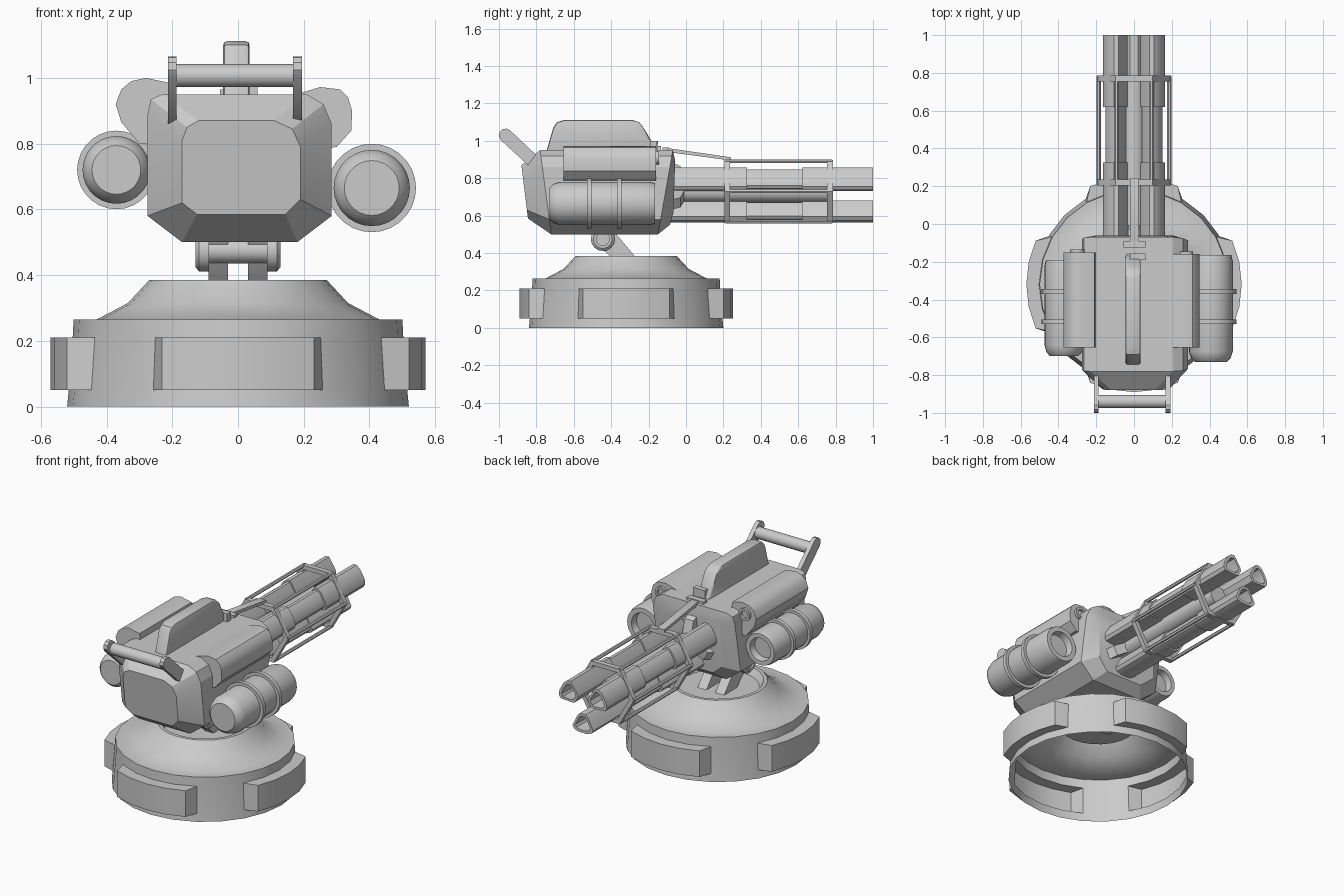
import bpy, bmesh, math

if "Cube" in bpy.data.objects:
    bpy.data.objects.remove(bpy.data.objects["Cube"])


def finish(name, bm, angle=32):
    bmesh.ops.recalc_face_normals(bm, faces=bm.faces)
    me = bpy.data.meshes.new(name)
    bm.to_mesh(me)
    bm.free()
    ob = bpy.data.objects.new(name, me)
    bpy.context.collection.objects.link(ob)
    bpy.ops.object.select_all(action='DESELECT')
    ob.select_set(True)
    bpy.context.view_layer.objects.active = ob
    bpy.ops.object.shade_smooth_by_angle(angle=math.radians(angle))
    return ob


def loft(bm, rings, cap_start=True, cap_end=True, closed=False):
    """Skin a list of equal-length point rings."""
    vs = [[bm.verts.new(p) for p in ring] for ring in rings]
    n = len(vs[0])
    for a, b in list(zip(vs, vs[1:])) + ([(vs[-1], vs[0])] if closed else []):
        for i in range(n):
            j = (i + 1) % n
            bm.faces.new((a[i], a[j], b[j], b[i]))
    if cap_start and not closed:
        bm.faces.new(vs[0][::-1])
    if cap_end and not closed:
        bm.faces.new(vs[-1])


def circle(axis, center, r, h, n):
    """Ring of n points; h is the coordinate along the axis."""
    pts = []
    for i in range(n):
        a = 2 * math.pi * i / n
        u, v = center[0] + r * math.cos(a), center[1] + r * math.sin(a)
        pts.append({'x': (h, u, v), 'y': (u, h, v), 'z': (u, v, h)}[axis])
    return pts


def lathe(name, axis, center, profile, n=24, closed=False):
    bm = bmesh.new()
    loft(bm, [circle(axis, center, r, h, n) for r, h in profile], closed=closed)
    return finish(name, bm)


def prism(name, axis, pts, a, b, bevel=0):
    """Extrude an outline along x (points y,z) or along y (points x,z)."""
    bm = bmesh.new()
    loft(bm, [[(h, *p) if axis == 'x' else (p[0], h, p[1]) for p in pts] for h in (a, b)])
    if bevel:
        caps = [e for e in bm.edges if any(len(f.verts) > 4 or len(pts) == 4 for f in e.link_faces)]
        bmesh.ops.bevel(bm, geom=caps, offset=bevel, segments=2, profile=.5, affect='EDGES')
    return finish(name, bm)


def rod(name, p, q, r, n=6):
    """Straight rod between two points that differ mainly in y."""
    bm = bmesh.new()
    loft(bm, [circle('y', (c[0], c[2]), r, c[1], n) for c in (p, q)])
    return finish(name, bm)


# Base: open-bottomed shell with four tapered pads pushed out of its wall
N, CY = 24, -0.32
bm = bmesh.new()
base_profile = [(.52, 0), (.515, .05), (.503, .21), (.50, .265), (.43, .265),
                (.335, .315), (.27, .385), (.25, .385), (.225, .345)]
loft(bm, [circle('z', (0, CY), r, h, N) for r, h in base_profile], False, True)
bm.faces.ensure_lookup_table()
pads = [bm.faces[N + (6 * k + d) % N] for k in range(4) for d in (-2, -1, 0, 1)]
new = bmesh.ops.extrude_face_region(bm, geom=pads)
for v in (g for g in new['geom'] if isinstance(g, bmesh.types.BMVert)):
    a = math.atan2(v.co.y - CY, v.co.x)
    mid = round(a / (math.pi / 2)) * math.pi / 2
    a = mid + (a - mid) * .8
    v.co.x, v.co.y = .57 * math.cos(a), CY + .57 * math.sin(a)
bmesh.ops.delete(bm, geom=[f for f in pads if f.is_valid], context='FACES_ONLY')
finish("turret_base", bm)

# Yoke: two slanted struts, pivot pin and end caps
for s, side in ((-1, "left"), (1, "right")):
    prism(f"yoke_strut_{side}", 'x', [(-.50, .53), (-.38, .51), (-.22, .32), (-.34, .32), (-.44, .415)],
          s * .03, s * .09)
    lathe(f"pivot_cap_{side}", 'x', (-.445, .475),
          [(.064, s * .088), (.064, s * .118), (.05, s * .13), (.035, s * .13), (.035, s * .12)], 16)
lathe("pivot_pin", 'x', (-.445, .475), [(.04, -.1), (.04, .1)], 16)

# Body: sections lofted from the inset front face to the sloped nose
face = [(-.125, .585), (.145, .585), (.19, .63), (.19, .79), (.165, .845), (.11, .87),
        (-.12, .87), (-.155, .85), (-.17, .81), (-.17, .62)]
full = [(-.17, .5), (.18, .5), (.285, .58), (.285, .86), (.26, .92), (.21, .95),
        (-.23, .95), (-.265, .935), (-.275, .89), (-.275, .58)]
nose = [(x * .72, .73 + (z - .73) * .78) for x, z in full]
bm = bmesh.new()
loft(bm, [[(x, -.845 - .035 * (z - .585) / .285, z) for x, z in face],
          [(x, -.72 - .06 * (z - .5) / .45, z) for x, z in full],
          [(x, -.15 + .08 * (z - .5) / .45, z) for x, z in full],
          [(x, -.06 - .3 * max(0, .64 - z), z) for x, z in nose]])
finish("body", bm, 20)

# Nose ridges between the barrels
for k in range(3):
    a = math.radians(90 + 120 * k)
    def at(r, t, y):
        return (r * math.cos(a) - t * math.sin(a), y, .735 + r * math.sin(a) + t * math.cos(a))
    bm = bmesh.new()
    loft(bm, [[at(.02, -.03, y0), at(r, -.03, y1), at(r, .03, y1), at(.02, .03, y0)]
              for r, y0, y1 in ((.17, -.12, -.12), (.13, .0, -.03))])
    finish(f"nose_ridge_{k + 1}", bm)

# Three barrels: chamfered wedges with a waist and a hollow muzzle
section = [(.05, -.02), (.065, -.035), (.135, -.07), (.155, -.058),
           (.166, -.03), (.166, .03), (.155, .058), (.135, .07), (.065, .035), (.05, .02)]
steps = [(-.09, 1), (.325, 1), (.325, .84), (.62, .84), (.62, 1), (1, 1), (1, .72), (.86, .68)]
for k in range(3):
    a = math.radians(30 + 120 * k)
    ca, sa = math.cos(a), math.sin(a)
    bm = bmesh.new()
    rings = []
    for y, s in steps:
        ring = [(.108 + (u - .108) * s, t * s) for u, t in section]
        rings.append([(u * ca - t * sa, y, .73 + u * sa + t * ca) for u, t in ring])
    loft(bm, rings)
    finish(f"barrel_{k + 1}", bm)

# Barrel core, hexagonal clamps and the six rods joining them
lathe("barrel_core", 'y', (0, .73), [(.06, -.08), (.06, .76)], 12)
for name, y in (("rear", .205), ("tip", .755)):
    lathe(f"barrel_clamp_{name}", 'y', (0, .73),
          [(.165, y), (.195, y), (.195, y + .03), (.165, y + .03)], 6, closed=True)
for k in range(6):
    a = math.pi * k / 3
    x, z = .187 * math.cos(a), .73 + .187 * math.sin(a)
    rod(f"clamp_rod_{k + 1}", (x, .21, z), (x, .78, z), .011)

# Top link running from the sight block to the rear clamp
prism("sight_block", 'x', [(-.125, .94), (-.09, .94), (-.09, .965), (-.125, .965)], -.055, .06)
prism("sight_post", 'x', [(-.19, .94), (-.155, .94), (-.155, 1.0), (-.19, 1.0)], -.02, .06)
prism("top_link", 'x', [(-.13, .945), (-.09, .96), (.24, .912), (.24, .895)], -.022, .025)

# Top fin
prism("top_fin", 'x', [(-.75, .93), (-.71, 1.07), (-.69, 1.1), (-.65, 1.112), (-.29, 1.112),
                       (-.25, 1.1), (-.23, 1.075), (-.16, .96), (-.16, .93)], -.045, .035, .012)

# Carry handle: two rounded plates and a bar
plate = [(-.765, .875), (-.83, .84)]
plate += [(-.965 + .036 * math.cos(t), 1.03 + .036 * math.sin(t))
          for t in (math.radians(225 - 36 * i) for i in range(6))]
plate = [(-.775, .90), (-.80, .84), (-.85, .875)] + plate[2:]
for name, x in (("left", -.213), ("right", .168)):
    prism(f"handle_plate_{name}", 'x', plate, x, x + .026)
lathe("handle_bar", 'x', (-.94, 1.007), [(.035, -.2), (.035, .18)], 16)

# Shoulder pods with a small capped stub on the rear end
pod_left = [(-.24, .80), (-.30, .80), (-.355, .865), (-.372, .92), (-.355, .965), (-.325, .99),
            (-.28, 1.0), (-.21, .985), (-.20, .92)]
pod_right = [(.24, .78), (.30, .79), (.345, .84), (.347, .90), (.335, .94), (.31, .965),
             (.25, .972), (.16, .945), (.19, .90)]
for name, pts, c, y in (("left", pod_left, (-.30, .935), -.15), ("right", pod_right, (.275, .91), -.16)):
    prism(f"shoulder_pod_{name}", 'y', pts, -.655, y)
    lathe(f"pod_stub_{name}", 'y', c, [(.038, y - .02), (.038, y + .015), (.024, y + .015), (.024, y)], 14)

# Side tanks: chamfered cylinders with two bands and a recessed rear end
for name, c, r, y0, y1 in (("left", (-.37, .72), .103, -.70, -.19),
                           ("right", (.407, .665), .116, -.73, -.165)):
    lathe(f"side_tank_{name}", 'y', c, [(r * .72, y0), (r * .9, y0 + .02), (r, y0 + .055), (r, y1 - .03),
                                        (r * .93, y1), (r * .68, y1), (r * .62, y1 - .04)], 28)
    for i, y in enumerate((-.53, -.37)):
        lathe(f"tank_band_{name}_{i + 1}", 'y', c, [(r - .01, y), (r * 1.16, y), (r * 1.16, y + .025),
                                                    (r - .01, y + .025)], 28, closed=True)
